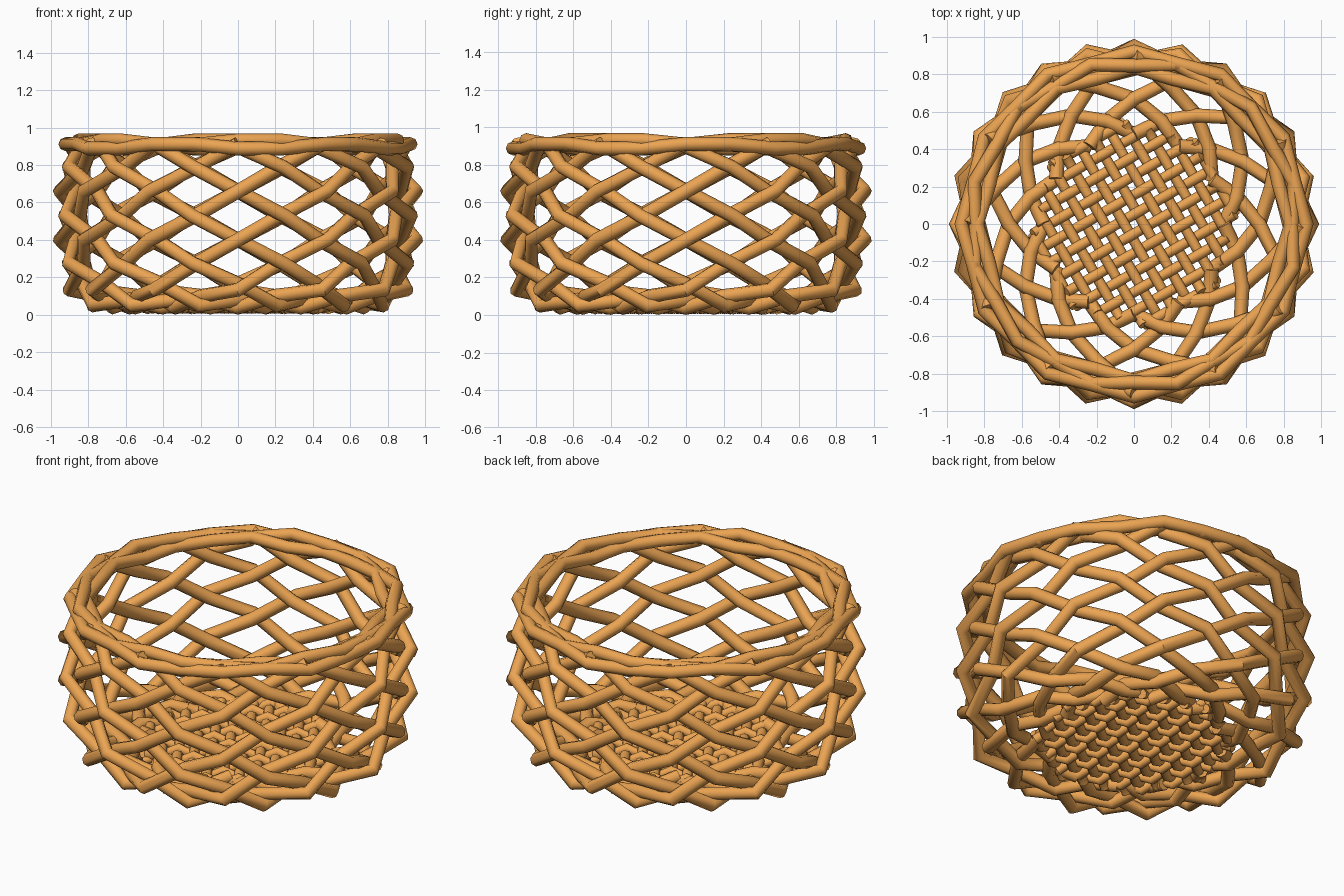
import bpy
from math import sin, cos, pi, radians, sqrt

if "Cube" in bpy.data.objects:
    bpy.data.objects.remove(bpy.data.objects["Cube"])

mat = bpy.data.materials.new("wicker")
mat.diffuse_color = (0.83, 0.37, 0.085, 1)
mat.use_nodes = True
mat.node_tree.nodes["Principled BSDF"].inputs["Base Color"].default_value = mat.diffuse_color


def strands(name, paths, radius, cyclic=False):
    """Round canes following straight-segment paths, turned into one mesh."""
    cu = bpy.data.curves.new(name, 'CURVE')
    cu.dimensions = '3D'
    cu.bevel_depth = radius
    cu.bevel_resolution = 2
    cu.use_fill_caps = True
    for path in paths:
        sp = cu.splines.new('POLY')
        sp.points.add(len(path) - 1)
        for p, co in zip(sp.points, path):
            p.co = (*co, 1)
        sp.use_cyclic_u = cyclic
    ob = bpy.data.objects.new(name, cu)
    bpy.context.collection.objects.link(ob)
    cu.materials.append(mat)
    bpy.ops.object.select_all(action='DESELECT')
    ob.select_set(True)
    bpy.context.view_layer.objects.active = ob
    bpy.ops.object.convert(target='MESH')
    bpy.ops.object.shade_smooth_by_angle(angle=radians(50))
    return ob


# basket profile, one (radius, height, normal out, normal up) per row of crossings
rows = [(0.48, 0.06, 0, -0.5), (0.57, 0.06, 0, -0.5), (0.67, 0.06, 0, -0.5),
        (0.78, 0.075, 0.5, -0.6), (0.865, 0.15, 0.85, -0.4), (0.895, 0.275, 1, 0),
        (0.91, 0.40, 1, 0), (0.915, 0.53, 1, 0), (0.91, 0.66, 1, 0),
        (0.895, 0.79, 1, 0), (0.87, 0.905, 0.7, 0.2)]
STEP = pi / 12


def diagonal(start, turn):
    path = []
    for k, (r, z, nr, nz) in enumerate(rows):
        off = 0.042 * turn * (-1) ** k
        a = STEP * (2 * start + turn * k)
        path.append(((r + nr * off) * cos(a), (r + nr * off) * sin(a), z + nz * off))
    return path


# woven wall, two opposite families of diagonal canes
strands("wall_canes_rising_left", [diagonal(i, 1) for i in range(12)], 0.038)
strands("wall_canes_rising_right", [diagonal(i, -1) for i in range(12)], 0.038)

# rim canes twisting around each other
for n, (r, z, s) in enumerate([(0.905, 0.90, 1), (0.865, 0.92, -1), (0.82, 0.90, 1)]):
    ring = [((r + 0.018 * s * (-1) ** i) * cos(i * STEP),
             (r + 0.018 * s * (-1) ** i) * sin(i * STEP),
             z + 0.012 * s * (-1) ** (i // 2)) for i in range(24)]
    strands(f"rim_cane_{n + 1}", [ring], 0.037, True)

# plain-weave floor, turned on the spot
N, PITCH, R, TURN = 12, 0.09, 0.54, radians(30)


def floor_cane(i, across):
    c = (i - (N - 1) / 2) * PITCH
    half = sqrt(R * R - c * c)
    path = []
    for j in range(N):
        d = (j - (N - 1) / 2) * PITCH
        if abs(d) > half + 0.03:
            continue
        z = 0.055 + 0.022 * (-1) ** (i + j) * across
        x, y = (d, c) if across > 0 else (c, d)
        path.append((x * cos(TURN) - y * sin(TURN), x * sin(TURN) + y * cos(TURN), z))
    return path


strands("floor_canes_across", [floor_cane(i, 1) for i in range(N)], 0.028)
strands("floor_canes_along", [floor_cane(i, -1) for i in range(N)], 0.028)
